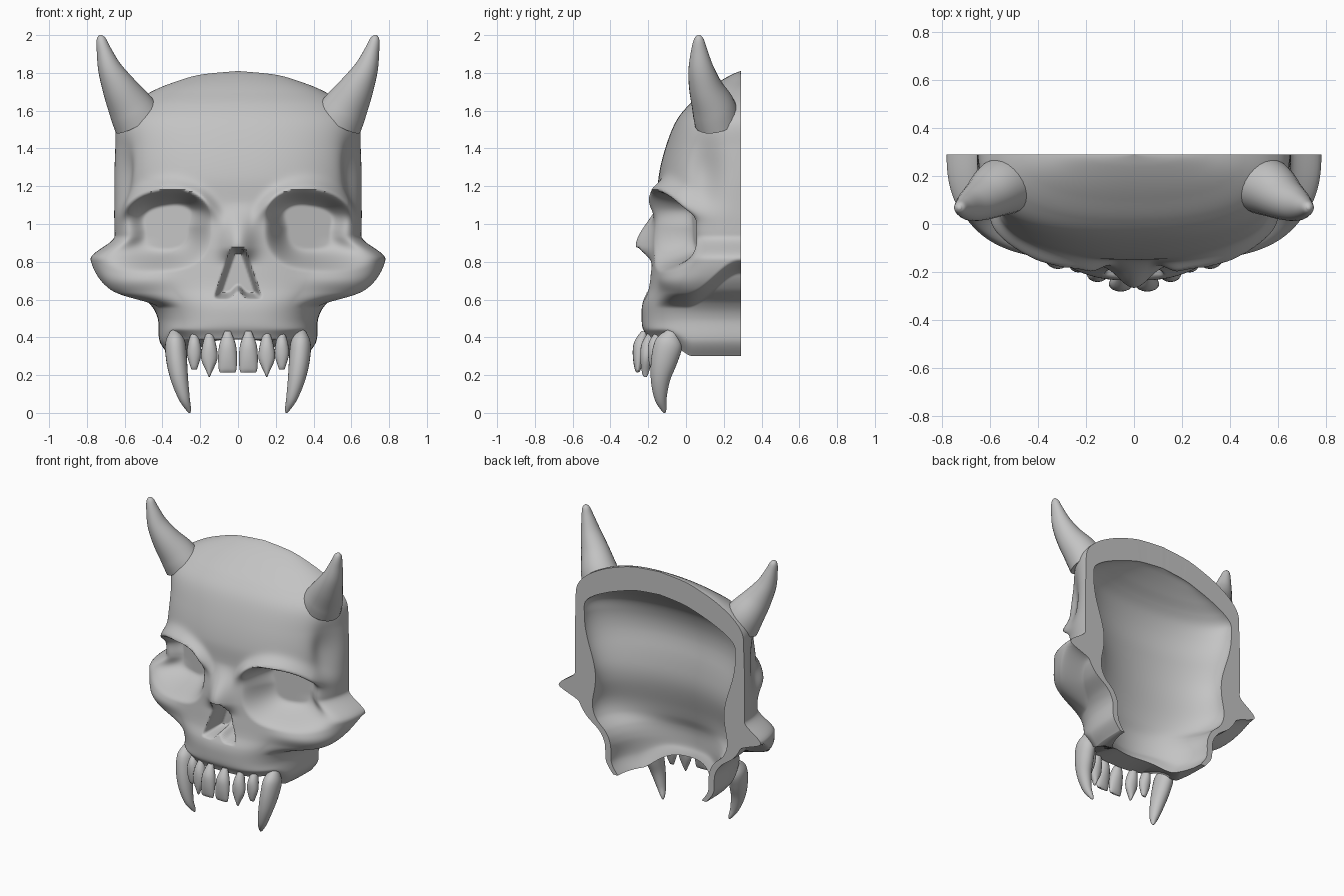
import bpy, bmesh
from math import sin, cos, pi, exp, radians, sqrt
from mathutils import Vector

cube = bpy.data.objects.get("Cube")
if cube:
    bpy.data.objects.remove(cube, do_unlink=True)

BACK = 0.29  # flat rear plane of the mask

bone = bpy.data.materials.new("bone_grey")
bone.use_nodes = True
bone.diffuse_color = (0.55, 0.55, 0.55, 1)
bone.node_tree.nodes["Principled BSDF"].inputs["Base Color"].default_value = bone.diffuse_color


def ss(a, b, v):
    t = min(1, max(0, (v - a) / (b - a)))
    return t * t * (3 - 2 * t)


def bell(v, width):
    return exp(-(v / width) ** 2)


def soft_positive(v):
    return (v + sqrt(v * v + .0006)) / 2


def spline(points, steps):
    """Smooth curve through tuples of any length."""
    pts = [points[0]] + list(points) + [points[-1]]
    out = []
    for p, q, r, s in zip(pts, pts[1:], pts[2:], pts[3:]):
        for k in range(steps):
            t = k / steps
            out.append([b + t * ((c - a) + t * ((2 * a - 5 * b + 4 * c - d)
                        + t * (3 * b - a - 3 * c + d))) / 2
                        for a, b, c, d in zip(p, q, r, s)])
    return out + [list(points[-1])]


def finish(name, bm, mirror=False):
    bmesh.ops.remove_doubles(bm, verts=bm.verts, dist=0.0005)
    bmesh.ops.recalc_face_normals(bm, faces=bm.faces)
    mesh = bpy.data.meshes.new(name)
    bm.to_mesh(mesh)
    bm.free()
    mesh.materials.append(bone)
    obj = bpy.data.objects.new(name, mesh)
    bpy.context.collection.objects.link(obj)
    if mirror:
        obj.modifiers.new("mirror", "MIRROR").use_mirror_merge = False
    bpy.ops.object.select_all(action="DESELECT")
    obj.select_set(True)
    bpy.context.view_layer.objects.active = obj
    bpy.ops.object.shade_smooth_by_angle(angle=radians(60))


# Skull levels: height, half width, front depth, squareness
LEVELS = [
    (.30, .36, -.20, 3), (.38, .415, -.225, 2.9), (.5, .425, -.235, 2.7),
    (.58, .47, -.23, 2.6), (.66, .57, -.2, 2.5), (.76, .63, -.185, 2.4),
    (.9, .65, -.17, 2.4), (1.02, .655, -.16, 2.5), (1.12, .655, -.15, 2.5),
    (1.25, .655, -.145, 2.5), (1.4, .65, -.11, 2.5), (1.54, .64, -.055, 2.5),
    (1.63, .57, .015, 2.4), (1.7, .46, .1, 2.3), (1.75, .34, .17, 2.2),
    (1.79, .2, .24, 2), (1.81, 0, BACK, 2),
]


def inner_point(level, angle):
    """Smooth hollow behind the face, thickest at eye height."""
    z, w, front, n = level
    thick = bell(z - .95, .24)
    x = w * (.9 - .14 * thick) * sin(angle)
    y = BACK - (BACK - front) * (.68 - .13 * thick) * max(0, cos(angle))
    z -= .16 * ss(1.2, 1.81, z)
    return x, y, z + .09 * ss(.1, -.05, y) * ss(.5, .3, z)


def outer_point(level, angle):
    z, w, front, n = level
    s, c = sin(angle), max(0, cos(angle))
    r = (abs(s) ** n + c ** n) ** (-1 / n)
    x, y = w * r * s, BACK - (BACK - front) * r * c
    ax, side = abs(x), (1 if x > 0 else -1)
    # brow ridge, nose bridge, front of cheekbone
    crest = 1.18 - 1.6 * (ax - .37) ** 2
    y -= .06 * bell(z - crest, .05) * ss(.06, .2, ax) * ss(.68, .58, ax)
    y -= .095 * bell(x, .085) * ss(1.12, .89, z) * ss(.78, .88, z)
    y -= .04 * bell(ax - .48, .12) * bell(z - .7, .07)
    # bowl-shaped eye sockets, steepest under the brow
    e = (ax - .385) / .235
    f = (z - .965 + .08 * (ax - .385)) / .21
    socket = (abs(e) ** 2.6 + abs(f) ** 2.6) ** (1 / 2.6)
    mask = ss(1.05, .45 - .1 * e + .15 * ss(0, .5, f), socket)
    y += mask * soft_positive(.03 + .3 * (ax - .25) - y)
    # nose opening with a small lower spine
    half = .045 + .34 * (.86 - z)
    floor = .6 + .04 * bell(x, .03)
    hole = ss(0, .035, half - ax) * ss(floor, floor + .04, z) * ss(.88, .84, z)
    y += hole * max(0, -.05 - y)
    if c < 1e-6:
        y = BACK
    if w > 0:
        # cheek arch: level top, lower edge sweeping up to the rear
        low = .555 + .18 * ss(0, BACK, y)
        x += side * .14 * ss(low, low + .08, z) * ss(.94, .81, z) * ss(.6, .95, ax / w)
        # hollow temple
        x -= side * .05 * bell(z - 1.27, .17) * bell(y - .1, .09) * ss(.7, .95, ax / w)
    # lower edge rises towards the front teeth
    return x, y, z + .09 * ss(.04, -.12, y) * ss(.5, .3, z)


# Skull shell: outer and inner skins joined along the rear and lower edges
bm = bmesh.new()
COLS = 220
rows = spline(LEVELS, 12)
outer, inner = skins = [
    [[bm.verts.new(shape(lv, pi * (i / COLS - .5))) for i in range(COLS + 1)] for lv in rows]
    for shape in (outer_point, inner_point)]
for skin in skins:
    for lo, hi in zip(skin, skin[1:]):
        for i in range(COLS):
            bm.faces.new((lo[i], lo[i + 1], hi[i + 1], hi[i]))
for i in range(COLS):
    bm.faces.new((outer[0][i], outer[0][i + 1], inner[0][i + 1], inner[0][i]))
for edge in (0, COLS):
    for j in range(len(rows) - 1):
        bm.faces.new((outer[j][edge], outer[j + 1][edge],
                      inner[j + 1][edge], inner[j][edge]))
finish("skull_mask", bm)


def tapered(name, points, sides=24, steps=6):
    """Mirrored spike through (x, y, z, radius across, radius deep)."""
    path = spline(points, steps)
    bm = bmesh.new()
    rings = []
    for k, (x, y, z, a, b) in enumerate(path):
        ahead = Vector(path[min(k + 1, len(path) - 1)][:3])
        tangent = (ahead - Vector(path[max(k - 1, 0)][:3])).normalized()
        across = Vector((0, 1, 0)).cross(tangent).normalized()
        deep = tangent.cross(across)
        rings.append([bm.verts.new(Vector((x, y, z)) + across * a * cos(q) + deep * b * sin(q))
                      for q in (2 * pi * i / sides for i in range(sides))])
    for lo, hi in zip(rings, rings[1:]):
        for i in range(sides):
            m = (i + 1) % sides
            bm.faces.new((lo[i], lo[m], hi[m], hi[i]))
    bm.faces.new(rings[0])
    bm.faces.new(rings[-1])
    finish(name, bm, mirror=True)


# Horns
tapered("horns", [
    (.53, .165, 1.55, .135, .122), (.57, .145, 1.62, .12, .115), (.628, .105, 1.72, .092, .09),
    (.678, .08, 1.82, .064, .068), (.71, .07, 1.92, .039, .043),
    (.725, .068, 1.98, .024, .025), (.728, .068, 2.0, .007, .007)])

# Long canines
tapered("canine_teeth", [
    (.335, -.07, .43, .025, .03), (.332, -.09, .37, .053, .072), (.325, -.115, .28, .055, .07),
    (.31, -.135, .18, .046, .052), (.285, -.135, .08, .03, .033),
    (.262, -.118, .02, .014, .015), (.256, -.113, .0, .004, .004)])


def tooth(name, x, y, half, tip, blunt):
    top = .43
    def at(t):
        return top + (tip - top) * t
    tapered(name, [
        (x, y + .03, top, half * .35, .015), (x, y + .01, at(.3), half * .85, .036),
        (x, y, at(.6), half, .032), (x, y - .005, at(.9), half * (.3 + .65 * blunt), .018),
        (x, y - .005, tip, half * (.08 + .75 * blunt), .007)], sides=16, steps=4)


# Small front teeth
tooth("central_incisors", .055, -.25, .05, .215, 1)
tooth("pointed_incisors", .152, -.21, .043, .19, 0)
tooth("side_incisors", .232, -.17, .038, .23, .4)
